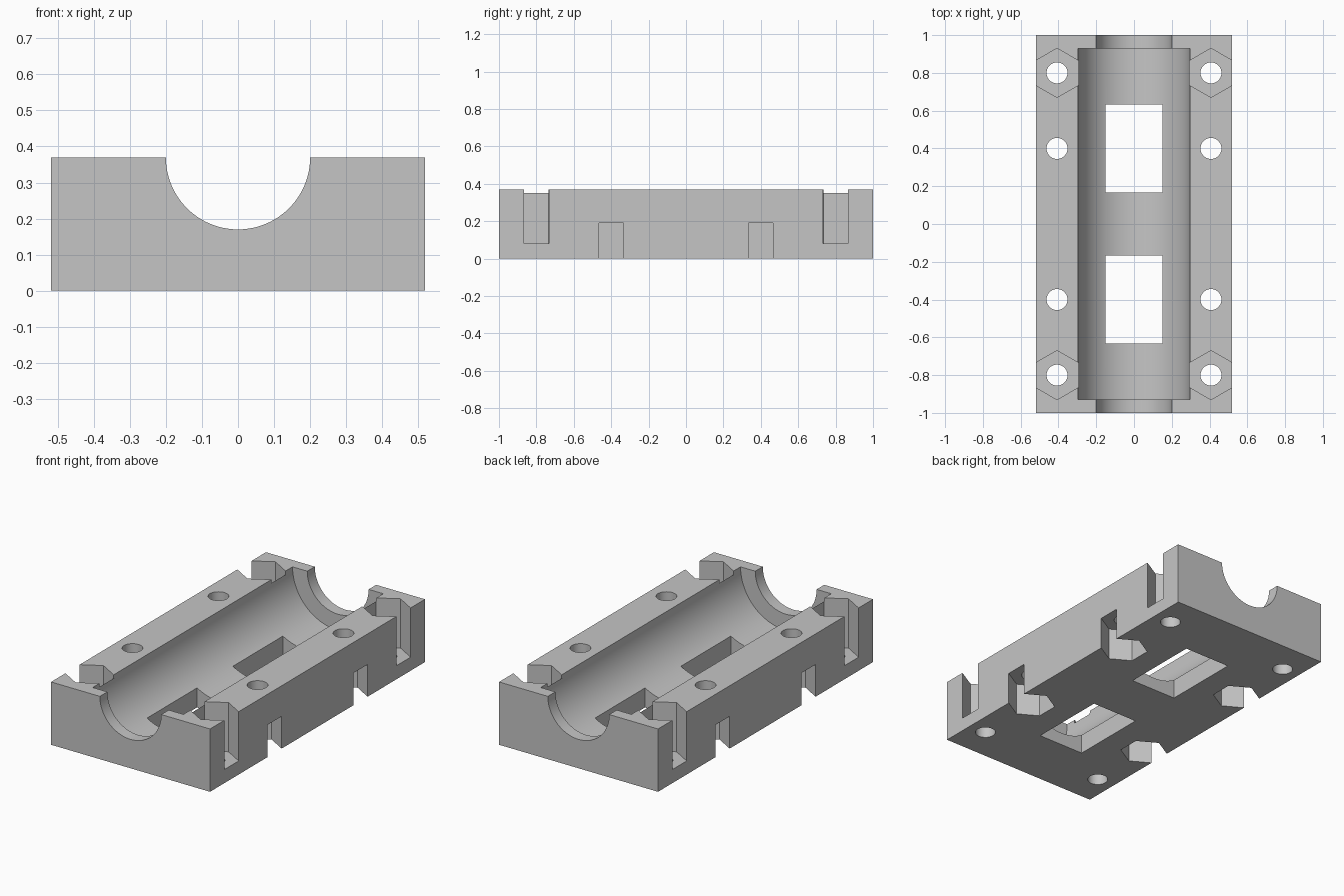
import bpy
import math

if "Cube" in bpy.data.objects:
    bpy.data.objects.remove(bpy.data.objects["Cube"], do_unlink=True)

HALF_W, HEIGHT = 0.518, 0.37      # block size (half length is 1)
SCREW_X = 0.4075                  # screw row offset
NUT_R, HOLE_R = 0.13, 0.0555


def box(name, x, y, z):
    """Box from (low, high) ranges on each axis."""
    ranges = (x, y, z)
    bpy.ops.mesh.primitive_cube_add(size=1, location=[sum(r) / 2 for r in ranges])
    ob = bpy.context.object
    ob.name = name
    ob.scale = [r[1] - r[0] for r in ranges]
    bpy.ops.object.transform_apply(location=True, rotation=True, scale=True)
    return ob


def prism(name, sides, radius, depth, centre, tilt=0.0):
    bpy.ops.mesh.primitive_cylinder_add(vertices=sides, radius=radius, depth=depth,
                                        location=centre, rotation=(tilt, 0, 0))
    ob = bpy.context.object
    ob.name = name
    bpy.ops.object.transform_apply(location=True, rotation=True, scale=True)
    return ob


def cut(target, cutter):
    """Subtract the cutter from the target and discard it."""
    cutter.hide_render = True
    mod = target.modifiers.new("cut", 'BOOLEAN')
    mod.operation = 'DIFFERENCE'
    mod.solver = 'EXACT'
    mod.object = cutter
    bpy.context.view_layer.objects.active = target
    bpy.ops.object.modifier_apply(modifier=mod.name)
    bpy.data.objects.remove(cutter, do_unlink=True)


# Main block
block = box("bearing_block", (-HALF_W, HALF_W), (-1, 1), (0, HEIGHT))

# Shaft channel along the full length, wider bearing seat between the end lips
cut(block, prism("shaft_cutter", 96, 0.2, 2.4, (0, 0, HEIGHT), math.pi / 2))
cut(block, prism("seat_cutter", 128, 0.2957, 1.86, (0, 0, HEIGHT), math.pi / 2))

for end in (-1, 1):
    # Strap window through the floor of the seat
    ys = sorted((end * 0.167, end * 0.632))
    cut(block, box("window_cutter", (-0.15, 0.15), ys, (-0.1, 0.3)))

    for side in (-1, 1):
        x = side * SCREW_X
        # Nut pocket open at the top, near the end
        cut(block, prism("top_nut_cutter", 6, NUT_R, 0.42, (x, end * 0.8, 0.08 + 0.21)))
        # Nut pocket open at the bottom, nearer the middle
        cut(block, prism("bottom_nut_cutter", 6, NUT_R, 0.38, (x, end * 0.4, 0)))
        # Screw holes
        for y in (0.4, 0.8):
            cut(block, prism("screw_cutter", 40, HOLE_R, 1, (x, end * y, 0.2)))

# Plain grey material
grey = bpy.data.materials.new("light grey")
grey.use_nodes = True
colour = (0.56, 0.56, 0.56, 1)
grey.diffuse_color = colour
grey.node_tree.nodes["Principled BSDF"].inputs["Base Color"].default_value = colour
block.data.materials.clear()
block.data.materials.append(grey)

# Smooth bores, sharp edges
bpy.ops.object.select_all(action='DESELECT')
block.select_set(True)
bpy.context.view_layer.objects.active = block
bpy.ops.object.shade_smooth_by_angle(angle=math.radians(30))
